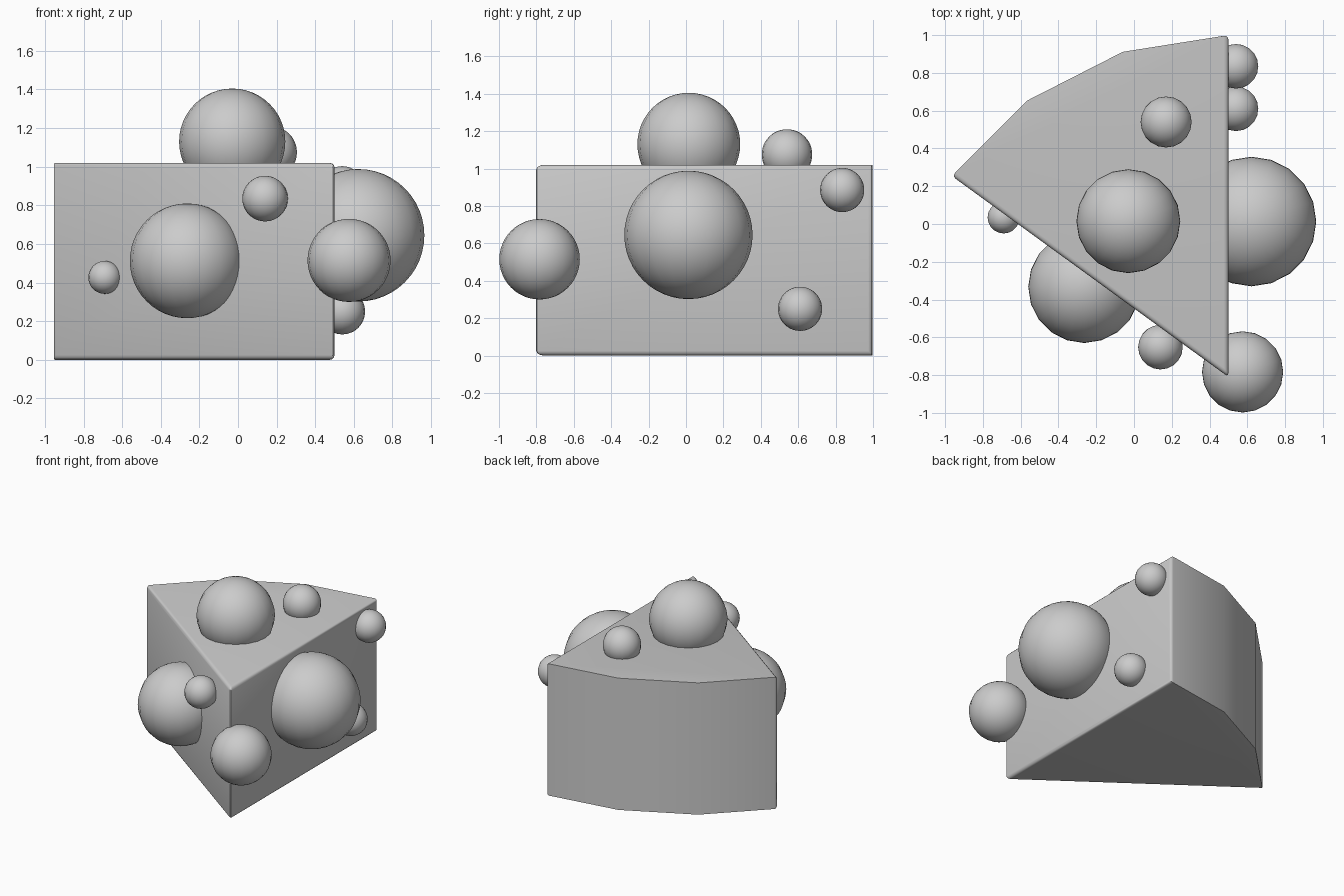
import bpy, bmesh, math

if "Cube" in bpy.data.objects:
    bpy.data.objects.remove(bpy.data.objects["Cube"])

HEIGHT, RADIUS = 1.02, 1.81
TIP = (0.5, -0.81)


def add_object(name, bm):
    mesh = bpy.data.meshes.new(name)
    bm.to_mesh(mesh)
    bm.free()
    obj = bpy.data.objects.new(name, mesh)
    bpy.context.collection.objects.link(obj)
    return obj


# Wedge: three 18 degree slices of a 20-sided cylinder
bm = bmesh.new()
profile = [TIP]
for i in range(4):
    a = math.radians(90 + 18 * i)
    profile.append((TIP[0] + RADIUS * math.cos(a), TIP[1] + RADIUS * math.sin(a)))
base = bm.faces.new([bm.verts.new((x, y, 0)) for x, y in profile])
ext = bmesh.ops.extrude_face_region(bm, geom=[base])
top = [v for v in ext["geom"] if isinstance(v, bmesh.types.BMVert)]
bmesh.ops.translate(bm, verts=top, vec=(0, 0, HEIGHT))
bmesh.ops.recalc_face_normals(bm, faces=bm.faces)


# Round the tip, the outer corners and the rims of the two cut faces
def is_rounded(edge):
    v0, v1 = edge.verts
    if abs(v0.co.z - v1.co.z) > 0.5:
        return edge.calc_face_angle() > math.radians(30)
    return edge.calc_length() > 1


bmesh.ops.bevel(bm, geom=[e for e in bm.edges if is_rounded(e)], offset=0.025,
                offset_type='OFFSET', segments=3, profile=0.5, affect='EDGES')
wedge = add_object("cheese_wedge", bm)

# Bubbles: name, centre, radius
bubbles = [
    ("top_large", (-0.03, 0.015, 1.13), 0.275),
    ("top_small", (0.17, 0.54, 1.075), 0.135),
    ("right_large", (0.622, 0.013, 0.645), 0.343),
    ("right_low", (0.54, 0.61, 0.25), 0.118),
    ("right_high", (0.54, 0.835, 0.885), 0.118),
    ("tip", (0.575, -0.783, 0.515), 0.215),
    ("left_large", (-0.263, -0.333, 0.513), 0.297),
    ("left_high", (0.14, -0.652, 0.835), 0.118),
    ("left_low", (-0.69, 0.035, 0.427), 0.085),
]
parts = [wedge]
for name, centre, radius in bubbles:
    bm = bmesh.new()
    bmesh.ops.create_uvsphere(bm, u_segments=20, v_segments=24, radius=radius)
    ball = add_object("bubble_" + name, bm)
    ball.location = centre
    parts.append(ball)

# Smooth shading with crisp wedge edges
for obj in parts:
    obj.select_set(True)
bpy.context.view_layer.objects.active = wedge
bpy.ops.object.shade_smooth_by_angle(angle=math.radians(35))
